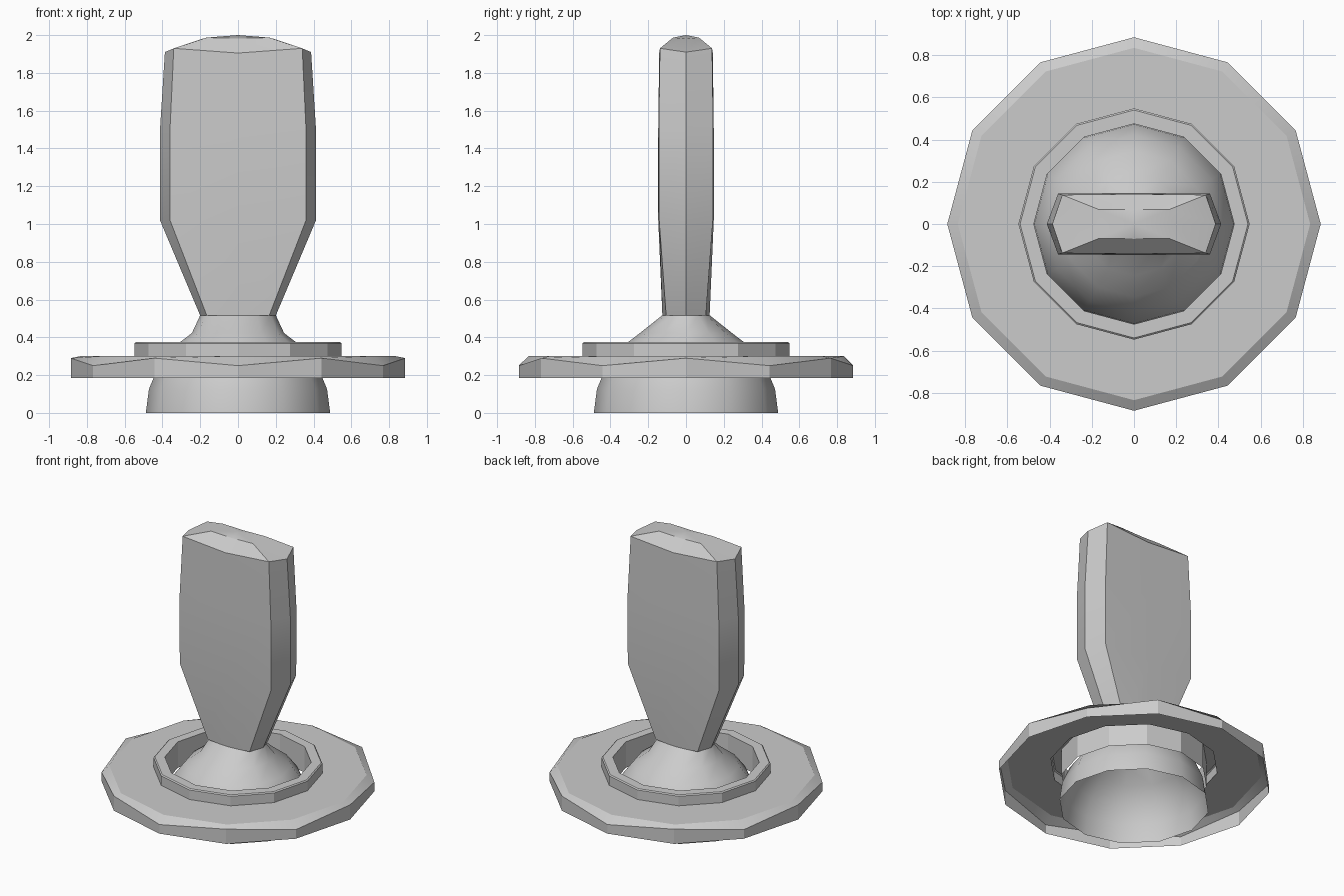
import bpy, bmesh
from math import sin, cos, pi, radians

if "Cube" in bpy.data.objects:
    bpy.data.objects.remove(bpy.data.objects["Cube"])


def loft(name, rings, smooth_angle, tip=None):
    """Skin a stack of equal-sized vertex rings, optionally closed by a tip point."""
    bm = bmesh.new()
    loops = [[bm.verts.new(p) for p in ring] for ring in rings]
    n = len(loops[0])
    for a, b in zip(loops, loops[1:]):
        for i in range(n):
            j = (i + 1) % n
            bm.faces.new((a[i], a[j], b[j], b[i]))
    if tip:
        t = bm.verts.new(tip)
        for i in range(n):
            bm.faces.new((loops[-1][i], loops[-1][(i + 1) % n], t))
    me = bpy.data.meshes.new(name)
    bm.to_mesh(me)
    bm.free()
    ob = bpy.data.objects.new(name, me)
    bpy.context.collection.objects.link(ob)
    bpy.ops.object.select_all(action='DESELECT')
    ob.select_set(True)
    bpy.context.view_layer.objects.active = ob
    bpy.ops.object.shade_smooth_by_angle(angle=radians(smooth_angle))
    return ob


def circle(rx, z, ry=None, z_odd=None):
    """12-sided ring; z_odd sets the height of every second vertex."""
    ry = rx if ry is None else ry
    z_odd = z if z_odd is None else z_odd
    return [(rx * cos(i * pi / 6), ry * sin(i * pi / 6), z_odd if i % 2 else z)
            for i in range(12)]


def section(tip_x, corner_x, corner_y, mid_y, z_tip, z_corner, z_mid):
    """Eight-point lever cross-section with pointed sides."""
    return [(tip_x, 0, z_tip), (corner_x, corner_y, z_corner),
            (0, mid_y, z_mid), (-corner_x, corner_y, z_corner),
            (-tip_x, 0, z_tip), (-corner_x, -corner_y, z_corner),
            (0, -mid_y, z_mid), (corner_x, -corner_y, z_corner)]


# Flange nut: open underneath, chamfer line alternating in height
loft("flange_nut", [circle(0.885, 0.185),
                    circle(0.885, 0.29, z_odd=0.25),
                    circle(0.835, 0.30),
                    circle(0.545, 0.30)], 20)

# Raised collar whose inner wall runs down as a tube
loft("collar", [circle(0.548, 0.30), circle(0.548, 0.368), circle(0.54, 0.375),
                circle(0.475, 0.375), circle(0.475, 0.19)], 25)

# Pivot ball: open hemisphere flowing into the lever neck
R = 0.488
ball = [circle(R * cos(radians(a)), R * sin(radians(a))) for a in range(0, 61, 15)]
loft("pivot_ball", ball + [circle(0.20, 0.517, ry=0.125)], 40)

# Lever: flat tapered paddle with a low domed crown
loft("lever", [section(0.20, 0.165, 0.105, 0.125, 0.515, 0.515, 0.515),
               section(0.413, 0.36, 0.142, 0.147, 1.02, 1.02, 1.02),
               section(0.413, 0.36, 0.144, 0.147, 1.50, 1.50, 1.50),
               section(0.387, 0.34, 0.138, 0.142, 1.91, 1.93, 1.905),
               section(0.19, 0.165, 0.068, 0.07, 1.98, 1.987, 1.982)],
     25, tip=(0, 0, 2.0))
